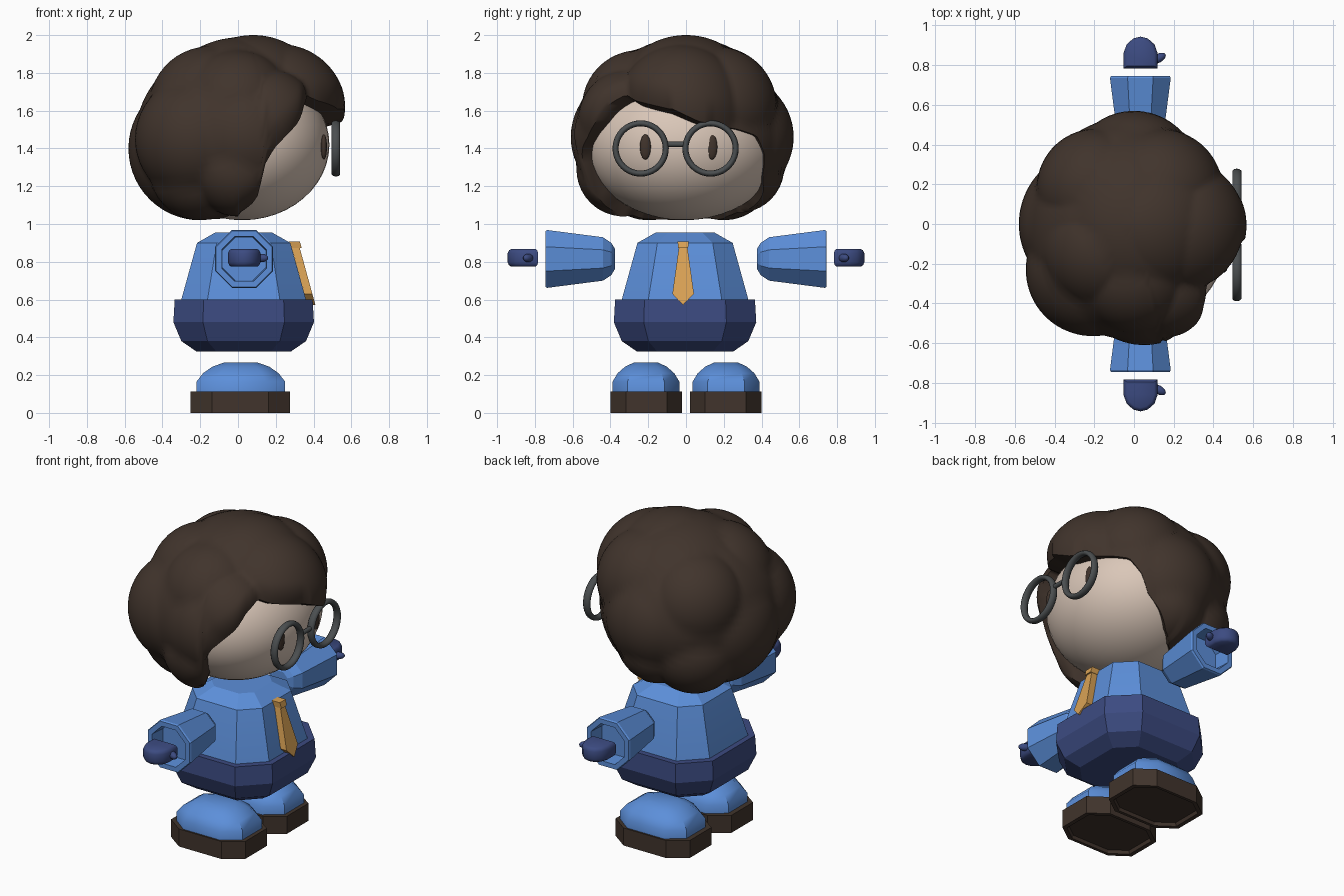
import bpy, bmesh, math
from mathutils import Vector

if "Cube" in bpy.data.objects:
    bpy.data.objects.remove(bpy.data.objects["Cube"])


def material(name, rgb):
    m = bpy.data.materials.new(name)
    m.diffuse_color = (*rgb, 1)
    m.use_nodes = True
    m.node_tree.nodes["Principled BSDF"].inputs["Base Color"].default_value = m.diffuse_color
    return m


BROWN = material("dark_brown", (0.052, 0.034, 0.025))
SKIN = material("skin", (0.70, 0.57, 0.48))
BLUE = material("shirt_blue", (0.107, 0.275, 0.70))
NAVY = material("navy", (0.045, 0.07, 0.22))
ORANGE = material("tie_orange", (0.70, 0.36, 0.09))
GREY = material("frame_grey", (0.07, 0.077, 0.08))


def finish(bm, name, mat, angle=30):
    bmesh.ops.recalc_face_normals(bm, faces=bm.faces)
    me = bpy.data.meshes.new(name)
    bm.to_mesh(me)
    bm.free()
    me.materials.append(mat)
    ob = bpy.data.objects.new(name, me)
    bpy.context.collection.objects.link(ob)
    bpy.ops.object.select_all(action='DESELECT')
    ob.select_set(True)
    bpy.context.view_layer.objects.active = ob
    bpy.ops.object.shade_smooth_by_angle(angle=math.radians(angle))
    return ob


def loft(name, rings, mat, angle=30):
    """Skin a list of equal point rings and cap both ends."""
    bm = bmesh.new()
    vs = [[bm.verts.new(p) for p in r] for r in rings]
    n = len(vs[0])
    for a, b in zip(vs, vs[1:]):
        for i in range(n):
            j = (i + 1) % n
            bm.faces.new((a[i], a[j], b[j], b[i]))
    bm.faces.new(vs[0])
    bm.faces.new(vs[-1])
    return finish(bm, name, mat, angle)


def octagon(a, b, k):
    """Rectangle of half sizes a, b with corners cut; k is the flat's share."""
    return [(a, -b * k), (a, b * k), (a * k, b), (-a * k, b),
            (-a, b * k), (-a, -b * k), (-a * k, -b), (a * k, -b)]


def ball(name, c, r, mat, seg=32):
    bm = bmesh.new()
    bmesh.ops.create_uvsphere(bm, u_segments=seg, v_segments=seg // 2, radius=1)
    for v in bm.verts:
        v.co = Vector((v.co.x * r[0] + c[0], v.co.y * r[1] + c[1], v.co.z * r[2] + c[2]))
    return finish(bm, name, mat, 60)


# Head and eyes
HEAD = ((0.022, -0.01, 1.42), (0.462, 0.515, 0.40))
ball("head", *HEAD, SKIN, 48)
for y, tag in ((-0.215, "right"), (0.137, "left")):
    ball(tag + "_eye", (0.455, y, 1.408), (0.016, 0.029, 0.067), BROWN, 20)

# Hair: a cap whose radius is the outermost of several rounded locks
C = Vector((0, 0, 1.45))
LOCKS = [((-0.02, -0.02, 1.47), (0.52, 0.56, 0.48)),
         ((0.01, 0.0, 1.53), (0.46, 0.50, 0.458))] + [(p[:3], (p[3],) * 3) for p in (
    (-0.20, 0.00, 1.40, 0.38), (0.08, 0.00, 1.60, 0.40), (0.22, -0.02, 1.60, 0.352),
    (0.05, -0.27, 1.46, 0.34), (0.00, 0.24, 1.46, 0.33), (0.16, -0.30, 1.55, 0.27),
    (0.00, -0.25, 1.62, 0.30), (-0.21, -0.23, 1.45, 0.335),
    (-0.15, -0.12, 1.62, 0.32), (-0.19, 0.18, 1.59, 0.30), (0.13, 0.16, 1.62, 0.32),
    (-0.20, -0.20, 1.29, 0.27), (-0.20, 0.20, 1.29, 0.27),
    (0.00, -0.33, 1.29, 0.25), (0.00, 0.28, 1.30, 0.24))]
# Hairline as azimuth, elevation in degrees
HAIRLINE = [(-180, -65), (-110, -60), (-92, -52), (-84, -42), (-79, -36), (-76, -28),
            (-75, -13), (-71, -5), (-56, 9), (-50, 18), (-41, 26), (-32, 22), (-22, 19.5),
            (-9, 16.5), (0, 12.5), (7, 9.5), (33, 6), (47, 2), (55, -9), (60, -22), (70, -32),
            (80, -44), (95, -54), (115, -60), (180, -65)]


def reach(d, c, s):
    """Distance from C along d to the far side of an ellipsoid."""
    D = Vector([d[i] / s[i] for i in range(3)])
    E = Vector([(c[i] - C[i]) / s[i] for i in range(3)])
    disc = D.dot(E) ** 2 - D.dot(D) * (E.dot(E) - 1)
    return (D.dot(E) + math.sqrt(disc)) / D.dot(D) if disc > 0 else 0


def hair_radius(d):
    return max(reach(d, c, s) for c, s in LOCKS)


def hairline(az):
    for (a, e), (b, f) in zip(HAIRLINE, HAIRLINE[1:]):
        if a <= az <= b:
            return e + (f - e) * (az - a) / (b - a)


def direction(az, el):
    a, e = math.radians(az), math.radians(el)
    return Vector((math.cos(e) * math.cos(a), math.cos(e) * math.sin(a), math.sin(e)))


COLS, ROWS = 144, 36
rings = []
for r in range(1, ROWS + 3):
    ring = []
    for i in range(COLS):
        az = -180 + 360 * i / COLS
        d = direction(az, 90 + (hairline(az) - 90) * min(r / ROWS, 1))
        hr, skin = hair_radius(d), reach(d, *HEAD)
        # locks thin out toward the face, least at the fringe tip
        thin = 0 if abs(az) > 88 else 0.07 if -8 < az < 14 else 0.33
        w = thin * max(0, min(r / ROWS, 1) - 0.82) ** 2 / 0.0324
        hr += (skin * 1.02 - hr) * w
        # last two rows turn the edge in to the head
        if r > ROWS:
            hr += (skin * 0.96 - hr) * (0.5 if r == ROWS + 1 else 1)
        ring.append(C + d * hr)
    rings.append(ring)
bm = bmesh.new()
top = bm.verts.new(C + Vector((0, 0, hair_radius(Vector((0, 0, 1))))))
vs = [[bm.verts.new(p) for p in ring] for ring in rings]
for i in range(COLS):
    j = (i + 1) % COLS
    bm.faces.new((top, vs[0][i], vs[0][j]))
    for a, b in zip(vs, vs[1:]):
        bm.faces.new((a[i], b[i], b[j], a[j]))
finish(bm, "hair", BROWN, 50)

# Glasses: two deep rims and a bridge
for y, tag in ((-0.24, "right"), (0.13, "left")):
    bm = bmesh.new()
    grid = []
    for i in range(40):
        a = math.tau * i / 40
        grid.append([])
        for k in range(10):
            b = math.tau * k / 10
            R = 0.133 + 0.016 * math.cos(b)
            grid[-1].append(bm.verts.new((0.518 + 0.024 * math.sin(b),
                                          y + R * math.cos(a), 1.40 + R * math.sin(a))))
    for i in range(40):
        for k in range(10):
            i2, k2 = (i + 1) % 40, (k + 1) % 10
            bm.faces.new((grid[i][k], grid[i2][k], grid[i2][k2], grid[i][k2]))
    finish(bm, tag + "_lens_rim", GREY, 50)
loft("glasses_bridge", [[(0.518 + 0.014 * math.cos(math.tau * k / 8), y,
                          1.422 + 0.014 * math.sin(math.tau * k / 8)) for k in range(8)]
                        for y in (-0.11, 0.0)], GREY, 50)


# Shirt and trousers
def body(name, levels, mat):
    loft(name, [[(0.03 + x, y - 0.005, z) for x, y in octagon(h, h + 0.005, 0.58)]
                for z, h in levels], mat, 20)


body("shirt", [(0.58, 0.333), (0.60, 0.33), (0.90, 0.247), (0.955, 0.15)], BLUE)
body("trousers", [(0.325, 0.25), (0.38, 0.33), (0.48, 0.372), (0.60, 0.365)], NAVY)


# Tie blade and knot, leaning with the chest
def tie_part(name, outline, back, front):
    loft(name, [[(0.565 - 0.275 * z + o, y - 0.015, z) for y, z in outline]
                for o in (back, front)], ORANGE, 20)


tie_part("tie_blade", [(-0.022, 0.88), (-0.057, 0.63), (0, 0.572), (0.057, 0.63), (0.022, 0.88)],
         -0.04, 0.002)
tie_part("tie_knot", [(-0.03, 0.908), (-0.026, 0.872), (0.026, 0.872), (0.03, 0.908)], -0.045, 0.012)

for s, tag in ((1, "left"), (-1, "right")):
    # Sleeve with a hollow cuff
    loft(tag + "_sleeve", [[(0.032 + x, s * y, 0.815 + z) for x, z in octagon(h, h, 0.42)]
                           for y, h in ((0.377, 0.055), (0.395, 0.085), (0.44, 0.115),
                                        (0.735, 0.153), (0.745, 0.148), (0.745, 0.118), (0.64, 0.113))],
         BLUE, 20)
    # Mitten hand with a thumb
    outline = [(-0.086, -0.067), (-0.086, 0.01), (-0.07, 0.055), (-0.036, 0.085), (0, 0.094),
               (0.036, 0.085), (0.07, 0.055), (0.086, 0.01), (0.086, -0.067)]
    loft(tag + "_hand", [[(0.033 + x * k, s * (0.85 + y * k), z) for x, y in outline]
                         for z, k in ((0.774, 0.80), (0.782, 0.93), (0.797, 1), (0.846, 1),
                                      (0.860, 0.93), (0.868, 0.80))], NAVY, 40)
    thumb = ball(tag + "_thumb", (0, 0, 0), (0.04, 0.022, 0.022), NAVY, 16)
    thumb.location = (0.124, s * 0.835, 0.82)
    thumb.rotation_euler.z = s * math.radians(30)
    # Shoe with a recessed sole
    loft(tag + "_shoe", [[(0.012 + x * k, s * 0.21 + y * k, z) for x, y in octagon(0.263, 0.19, 0.57)]
                         for z, k in ((0.02, 0.87), (0, 0.9), (0, 1), (0.112, 1))], BROWN, 20)
    # Rounded trouser leg above the shoe
    loft(tag + "_foot", [[(0.015 + x, s * 0.212 + y, z) for x, y in octagon(a, b, 0.55)]
                         for z, a, b in ((0.10, 0.235, 0.177), (0.165, 0.235, 0.177), (0.21, 0.20, 0.15),
                                         (0.245, 0.15, 0.11), (0.266, 0.09, 0.065))], BLUE, 40)
